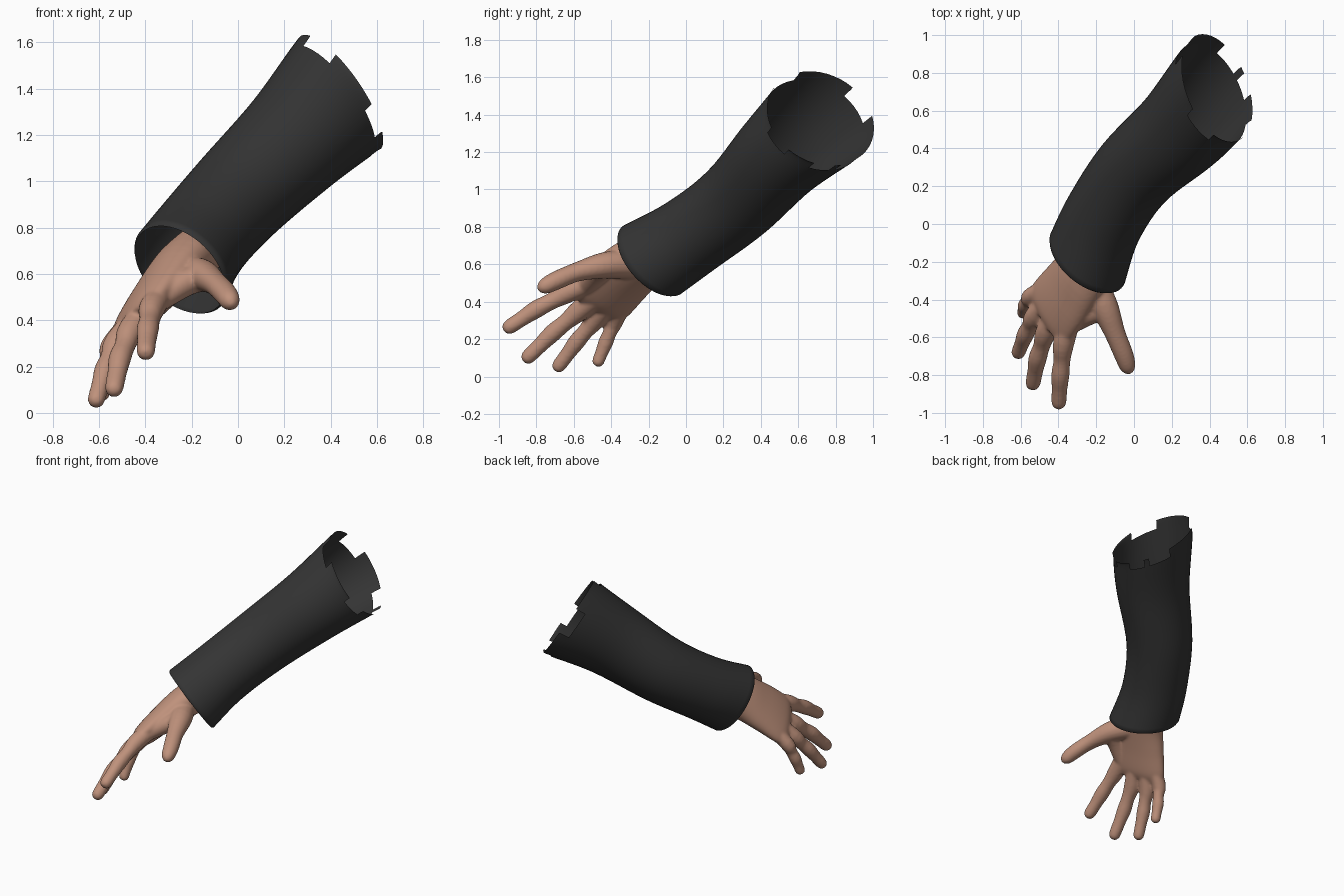
import bpy, bmesh, math
from mathutils import Vector

cube = bpy.data.objects.get("Cube")
if cube:
    bpy.data.objects.remove(cube, do_unlink=True)

ACROSS = Vector((0.45, -0.77, 0.45)).normalized()  # little finger side to thumb side


def material(name, rgb, rough):
    mat = bpy.data.materials.new(name)
    mat.use_nodes = True
    mat.diffuse_color = (*rgb, 1)
    bsdf = next(n for n in mat.node_tree.nodes if n.type == 'BSDF_PRINCIPLED')
    bsdf.inputs["Base Color"].default_value = (*rgb, 1)
    bsdf.inputs["Roughness"].default_value = rough
    return mat


def resample(rows, steps):
    """Smooth curve through rows of numbers."""
    out = []
    for i in range(len(rows) - 1):
        p0, p1 = rows[max(i - 1, 0)], rows[i]
        p2, p3 = rows[i + 1], rows[min(i + 2, len(rows) - 1)]
        for k in range(steps):
            t = k / steps
            out.append([b + 0.5 * t * (c - a + t * (2*a - 5*b + 4*c - d + t * (3*(b - c) + d - a)))
                        for a, b, c, d in zip(p0, p1, p2, p3)])
    return out + [list(rows[-1])]


def loft(bm, rows, sides, steps, capped=True):
    """Rows hold x, y, z, half width, half thickness and optionally a ring normal."""
    rows = resample(rows, steps)
    rings = []
    for i, row in enumerate(rows):
        centre = Vector(row[:3])
        if len(row) > 5:
            axis = Vector(row[5:8])
        else:
            axis = Vector(rows[min(i + 1, len(rows) - 1)][:3]) - Vector(rows[max(i - 1, 0)][:3])
        axis.normalize()
        u = (ACROSS - axis * ACROSS.dot(axis)).normalized()
        v = axis.cross(u)
        ring = []
        for k in range(sides):
            a = math.tau * k / sides
            ring.append(bm.verts.new(centre + u * row[3] * math.cos(a) + v * row[4] * math.sin(a)))
        rings.append(ring)
    strips = [[bm.faces.new((r[k], r[(k + 1) % sides], s[(k + 1) % sides], s[k]))
               for k in range(sides)] for r, s in zip(rings, rings[1:])]
    if capped:
        bm.faces.new(rings[0][::-1])
        bm.faces.new(rings[-1])
    return strips


def finish(name, bm, mat):
    bmesh.ops.recalc_face_normals(bm, faces=bm.faces)
    for f in bm.faces:
        f.smooth = True
    mesh = bpy.data.meshes.new(name)
    bm.to_mesh(mesh)
    bm.free()
    mesh.materials.append(mat)
    obj = bpy.data.objects.new(name, mesh)
    bpy.context.collection.objects.link(obj)
    return obj


skin = material("warm_skin", (0.52, 0.285, 0.2), 0.6)
cloth = material("charcoal_cloth", (0.034, 0.034, 0.034), 0.9)

# Sleeve: open tube bending from cuff to torn end
bm = bmesh.new()
sleeve_rows = [
    (-0.245, -0.18, 0.625, 0.24, 0.238, 0.53, 0.63, 0.57),
    (-0.16, 0.03, 0.755, 0.22, 0.22, 0.48, 0.67, 0.56),
    (0.0, 0.27, 0.935, 0.225, 0.225, 0.56, 0.6, 0.56),
    (0.24, 0.49, 1.17, 0.25, 0.25, 0.62, 0.53, 0.58),
    (0.405, 0.685, 1.345, 0.29, 0.29, 0.76, 0.35, 0.55),
    (0.44, 0.72, 1.38, 0.3, 0.3, 0.78, 0.31, 0.54),
]
strips = loft(bm, sleeve_rows, 48, 6, capped=False)

# Torn end: notches cut back to the previous station
for strip in strips[-6:]:
    torn = [f for k, f in enumerate(strip) if k // 4 % 3 == 1 or k // 3 % 5 == 4]
    bmesh.ops.delete(bm, geom=torn, context='FACES')

# Cuff: thin rolled lip turned inward
rim = [e for e in bm.edges if e.is_boundary and all(v.co.z < 0.9 for v in e.verts)]
lip = bmesh.ops.extrude_edge_only(bm, edges=rim)
centre = Vector(sleeve_rows[0][:3])
for v in lip["geom"]:
    if isinstance(v, bmesh.types.BMVert):
        v.co = centre + (v.co - centre) * 0.96 - Vector((0.53, 0.63, 0.57)) * 0.012
finish("sleeve", bm, cloth)

# Hand: palm, fingers and thumb blended into one skin
bm = bmesh.new()
wrist = Vector((-0.25, -0.22, 0.63))
loft(bm, [
    (-0.13, 0.0, 0.73, 0.14, 0.11),
    (-0.25, -0.22, 0.63, 0.165, 0.11),
    (-0.35, -0.36, 0.52, 0.19, 0.09),
    (-0.43, -0.46, 0.42, 0.2, 0.07),
    (-0.46, -0.50, 0.38, 0.185, 0.045),
], 32, 5)

fingers = {  # knuckle, middle joint, tip, base radius
    "index": ((-0.37, -0.62, 0.455), (-0.39, -0.80, 0.36), (-0.40, -0.975, 0.245), 0.053),
    "middle": ((-0.46, -0.56, 0.36), (-0.51, -0.71, 0.235), (-0.54, -0.87, 0.08), 0.053),
    "ring": ((-0.52, -0.48, 0.31), (-0.575, -0.585, 0.185), (-0.62, -0.70, 0.03), 0.05),
    "little": ((-0.54, -0.38, 0.30), (-0.575, -0.43, 0.18), (-0.59, -0.48, 0.055), 0.044),
}
for knuckle, joint, tip, r in fingers.values():
    k, j, t = Vector(knuckle), Vector(joint), Vector(tip)
    path = [(wrist.lerp(k, 0.5), 0.95), (k, 1.08), (k.lerp(j, 0.55), 0.86), (j, 0.92),
            (j.lerp(t, 0.4), 0.8), (j.lerp(t, 0.8), 0.76), (t.lerp(j, 0.06), 0.58), (t, 0.2)]
    loft(bm, [(*p, r * s, r * s) for p, s in path], 16, 4)

# Thumb and the web joining it to the palm
loft(bm, [
    (-0.24, -0.28, 0.60, 0.08, 0.08),
    (-0.16, -0.43, 0.595, 0.072, 0.075),
    (-0.10, -0.58, 0.56, 0.052, 0.056),
    (-0.055, -0.69, 0.515, 0.05, 0.052),
    (-0.032, -0.76, 0.48, 0.042, 0.042),
    (-0.022, -0.79, 0.465, 0.015, 0.015),
], 16, 4)
loft(bm, [
    (-0.14, -0.43, 0.59, 0.06, 0.06),
    (-0.23, -0.47, 0.56, 0.062, 0.06),
    (-0.35, -0.54, 0.48, 0.05, 0.05),
], 16, 4)

hand = finish("hand", bm, skin)
remesh = hand.modifiers.new("blend", 'REMESH')
remesh.mode = 'VOXEL'
remesh.voxel_size = 0.009
remesh.use_smooth_shade = True
smooth = hand.modifiers.new("soften", 'SMOOTH')
smooth.factor = 0.5
smooth.iterations = 8
